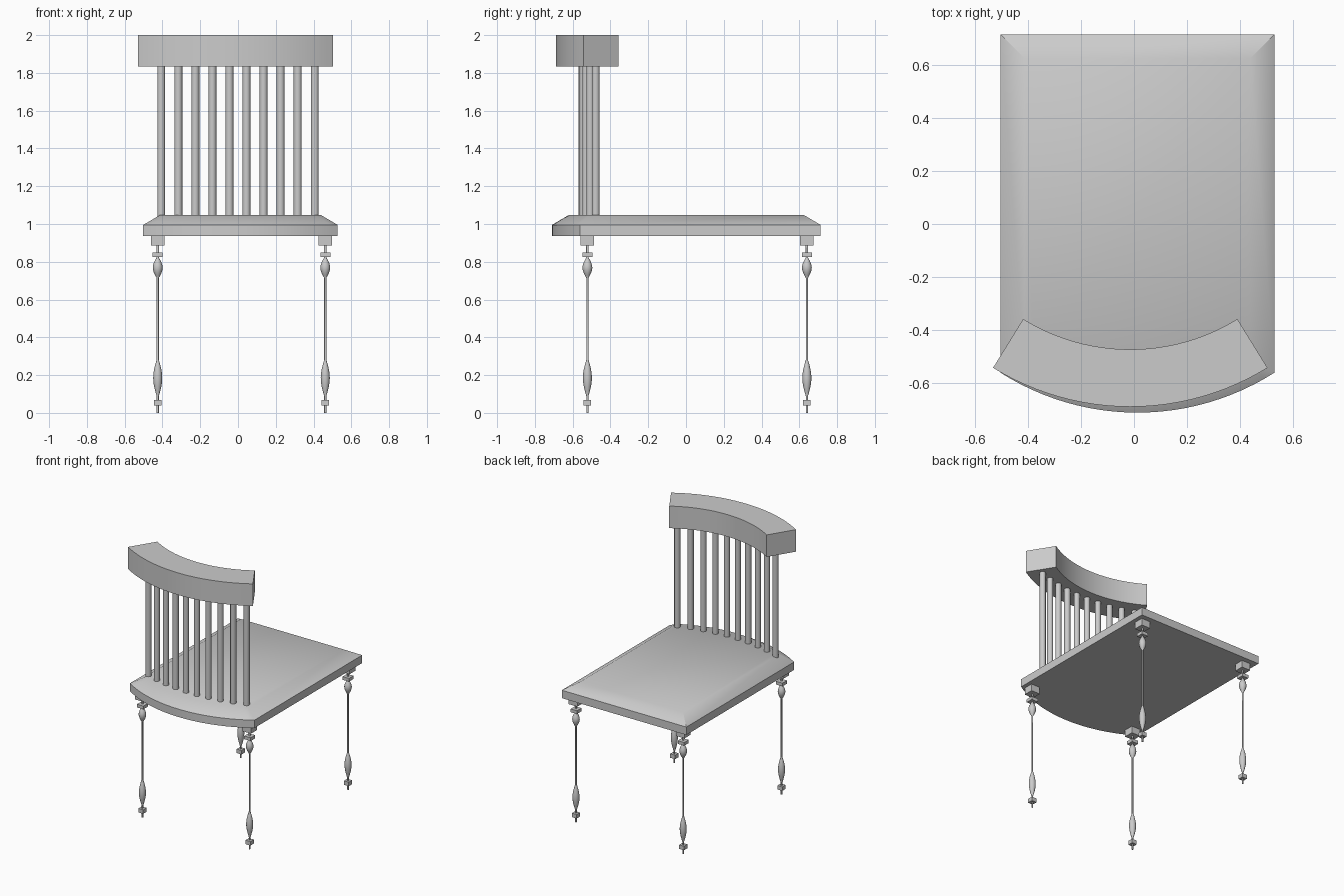
import bpy, bmesh
from math import sin, cos, asin, sqrt, pi, radians

cube = bpy.data.objects.get("Cube")
if cube:
    bpy.data.objects.remove(cube, do_unlink=True)

grey = bpy.data.materials.new("plain grey")
grey.use_nodes = True
grey.diffuse_color = (0.6, 0.6, 0.6, 1)
grey.node_tree.nodes["Principled BSDF"].inputs["Base Color"].default_value = (0.6, 0.6, 0.6, 1)


def loft(bm, rings):
    """Skin a stack of equal-length rings and cap both ends."""
    loops = [[bm.verts.new(p) for p in ring] for ring in rings]
    n = len(loops[0])
    faces = [bm.faces.new(loops[0]), bm.faces.new(loops[-1])]
    for a, b in zip(loops, loops[1:]):
        faces += [bm.faces.new((a[i], a[(i + 1) % n], b[(i + 1) % n], b[i])) for i in range(n)]
    bmesh.ops.recalc_face_normals(bm, faces=faces)


def circle(x, y, z, r, sides):
    return [(x + r * cos(2 * pi * i / sides), y + r * sin(2 * pi * i / sides), z)
            for i in range(sides)]


def block(bm, x, y, width, z0, z1):
    h = width / 2
    loft(bm, [[(x - h, y - h, z), (x + h, y - h, z), (x + h, y + h, z), (x - h, y + h, z)]
              for z in (z0, z1)])


def arc(cx, cy, r, half_angle, steps=24):
    """Points bowed towards -y, from left to right."""
    angles = [half_angle * (2 * i / steps - 1) for i in range(steps + 1)]
    return [(cx + r * sin(a), cy - r * cos(a)) for a in angles]


def finish(bm, name):
    mesh = bpy.data.meshes.new(name)
    bm.to_mesh(mesh)
    bm.free()
    mesh.materials.append(grey)
    ob = bpy.data.objects.new(name, mesh)
    bpy.context.collection.objects.link(ob)
    bpy.ops.object.select_all(action='DESELECT')
    ob.select_set(True)
    bpy.context.view_layer.objects.active = ob
    bpy.ops.object.shade_smooth_by_angle(angle=radians(32))
    return ob


# Seat: straight sides, one bowed end, chamfered top
def seat_ring(inset, z):
    half, r = 0.515 - inset, 0.959 - inset
    cx, far = 0.013, 0.713 - inset
    pts = arc(cx, 0.249, r, asin(half / r)) + [(cx + half, far), (cx - half, far)]
    return [(x, y, z) for x, y in pts]


bm = bmesh.new()
loft(bm, [seat_ring(0, 0.936), seat_ring(0, 0.995), seat_ring(0.09, 1.048)])
finish(bm, "seat")

# Curved top rail
outline = arc(-0.014, 0.295, 0.983, radians(31.7)) + arc(-0.014, 0.295, 0.767, radians(31.7))[::-1]
bm = bmesh.new()
loft(bm, [[(x, y, z) for x, y in outline] for z in (1.835, 2.0)])
finish(bm, "top_rail")

# Ten spindles set along a shallow curve
for i in range(10):
    x = (i - 4.5) * 0.0903
    y = 0.63 - sqrt(1.18 ** 2 - x * x)
    bm = bmesh.new()
    loft(bm, [circle(x, y, z, 0.021, 12) for z in (1.04, 1.84)])
    finish(bm, f"spindle_{i + 1}")


# Turned legs: thin rod, two swellings, small square collars
def swelling(z0, z1, radius, steps=8):
    return [(z0 + (z1 - z0) * i / steps, 0.006 + (radius - 0.006) * sin(pi * i / steps))
            for i in range(steps + 1)]


profile = ([(0, 0.006)] + swelling(0.09, 0.28, 0.024)
           + swelling(0.715, 0.822, 0.026) + [(0.89, 0.007)])

for side, x in (("right", -0.425), ("left", 0.462)):
    for end, y in (("front", -0.522), ("back", 0.64)):
        bm = bmesh.new()
        loft(bm, [circle(x, y, z, r, 12) for z, r in profile])
        block(bm, x, y, 0.04, 0.038, 0.068)
        block(bm, x, y, 0.053, 0.824, 0.848)
        block(bm, x, y, 0.072, 0.885, 0.94)
        finish(bm, f"{end}_{side}_leg")
